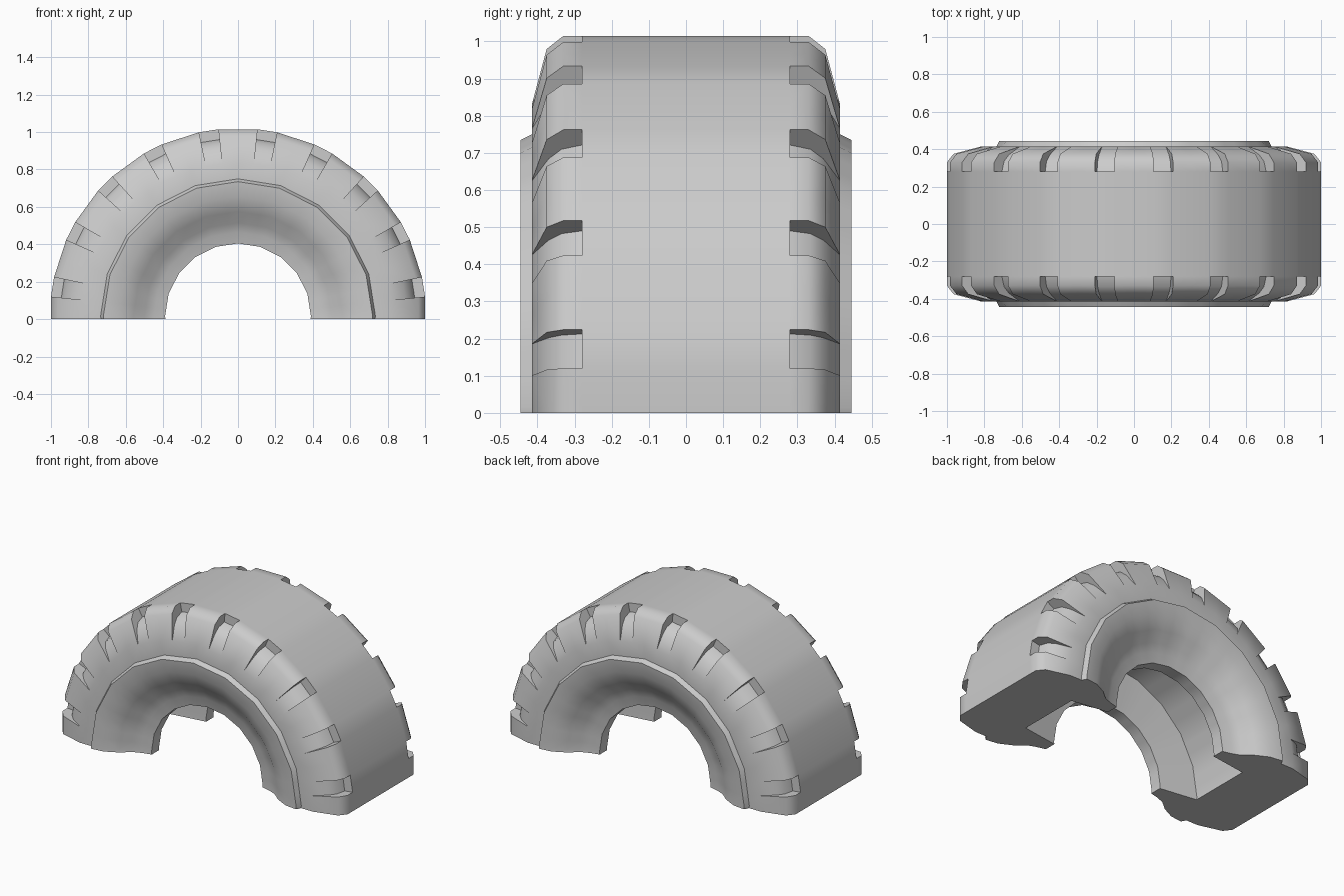
import bpy, bmesh
from math import radians, sin, cos

if "Cube" in bpy.data.objects:
    bpy.data.objects.remove(bpy.data.objects["Cube"])

Z0 = 0.015      # axle height: the tyre is cut just below its axle
STEP = 18       # twenty tread blocks per full turn

# half cross-section (radius, y); the first rows carry the tread blocks
OUTER = [(1.0055, 0.28), (1.0055, 0.33), (0.97, 0.375), (0.82, 0.415)]
INNER = [(0.735, 0.415), (0.72, 0.445), (0.64, 0.435), (0.56, 0.395),
         (0.50, 0.345), (0.45, 0.325), (0.39, 0.31), (0.39, 0.235), (0.63, 0.20)]
FLOOR = [(0.95, 0.28), (0.935, 0.335), (0.90, 0.37), (0.82, 0.415)]

bm = bmesh.new()


def spot(p, deg, side, inner):
    """Point of the section at an angle, kept on the straight facet chords."""
    r, y = p
    off = (deg + 9) % STEP - 9
    if inner:                       # vertices at every 18 degrees
        if off:
            r *= cos(radians(9)) / cos(radians(9 - abs(off)))
    elif off == 0:                  # middle of a 12 degree tread block
        r *= cos(radians(6))
    a = radians(deg)
    return (r * cos(a), side * y, Z0 + r * sin(a))


def face(points):
    bm.faces.new([bm.verts.new(p) for p in points])


def strip(p, q, a, b, side, pin, qin):
    face([spot(p, a, side, pin), spot(q, a, side, qin),
          spot(q, b, side, qin), spot(p, b, side, pin)])


# sweep the section round the axle, leaving a shoulder notch between blocks
for k in range(-1, 12):
    c = k * STEP
    for a, b, notch in ((c - 6, c, False), (c, c + 6, False), (c + 6, c + 12, True)):
        for side in (-1, 1):
            rows = FLOOR if notch else OUTER
            for p, q in zip(rows, rows[1:]):
                strip(p, q, a, b, side, False, False)
            strip(OUTER[-1], INNER[0], a, b, side, False, True)
            for p, q in zip(INNER, INNER[1:]):
                strip(p, q, a, b, side, True, True)
            if notch:
                strip(OUTER[0], FLOOR[0], a, b, side, False, False)
                for e in (a, b):        # notch side walls
                    for i in range(3):
                        quad = [OUTER[i], OUTER[i + 1], FLOOR[i + 1], FLOOR[i]]
                        if i == 2:
                            quad.pop()
                            quad = [OUTER[2], OUTER[3], FLOOR[2]]
                        face([spot(p, e, side, False) for p in quad])
        # plain tread band and cavity roof between both sides
        for p, inn in ((OUTER[0], False), (INNER[-1], True)):
            face([spot(p, a, -1, inn), spot(p, a, 1, inn),
                  spot(p, b, 1, inn), spot(p, b, -1, inn)])

bmesh.ops.remove_doubles(bm, verts=bm.verts[:], dist=0.0005)

# cut flat at the ground and cap both ends
res = bmesh.ops.bisect_plane(bm, geom=bm.verts[:] + bm.edges[:] + bm.faces[:],
                             plane_co=(0, 0, 0), plane_no=(0, 0, 1), clear_inner=True)
rim = [e for e in bm.edges if e.is_boundary]
for sx in (-1, 1):
    bmesh.ops.triangle_fill(bm, edges=[e for e in rim if e.verts[0].co.x * sx > 0],
                            use_beauty=True, normal=(0, 0, -1))
bmesh.ops.recalc_face_normals(bm, faces=bm.faces[:])

mesh = bpy.data.meshes.new("half_tyre")
bm.to_mesh(mesh)
bm.free()
tyre = bpy.data.objects.new("half_tyre", mesh)
bpy.context.collection.objects.link(tyre)
bpy.context.view_layer.objects.active = tyre
tyre.select_set(True)
bpy.ops.object.shade_smooth_by_angle(angle=radians(40))
